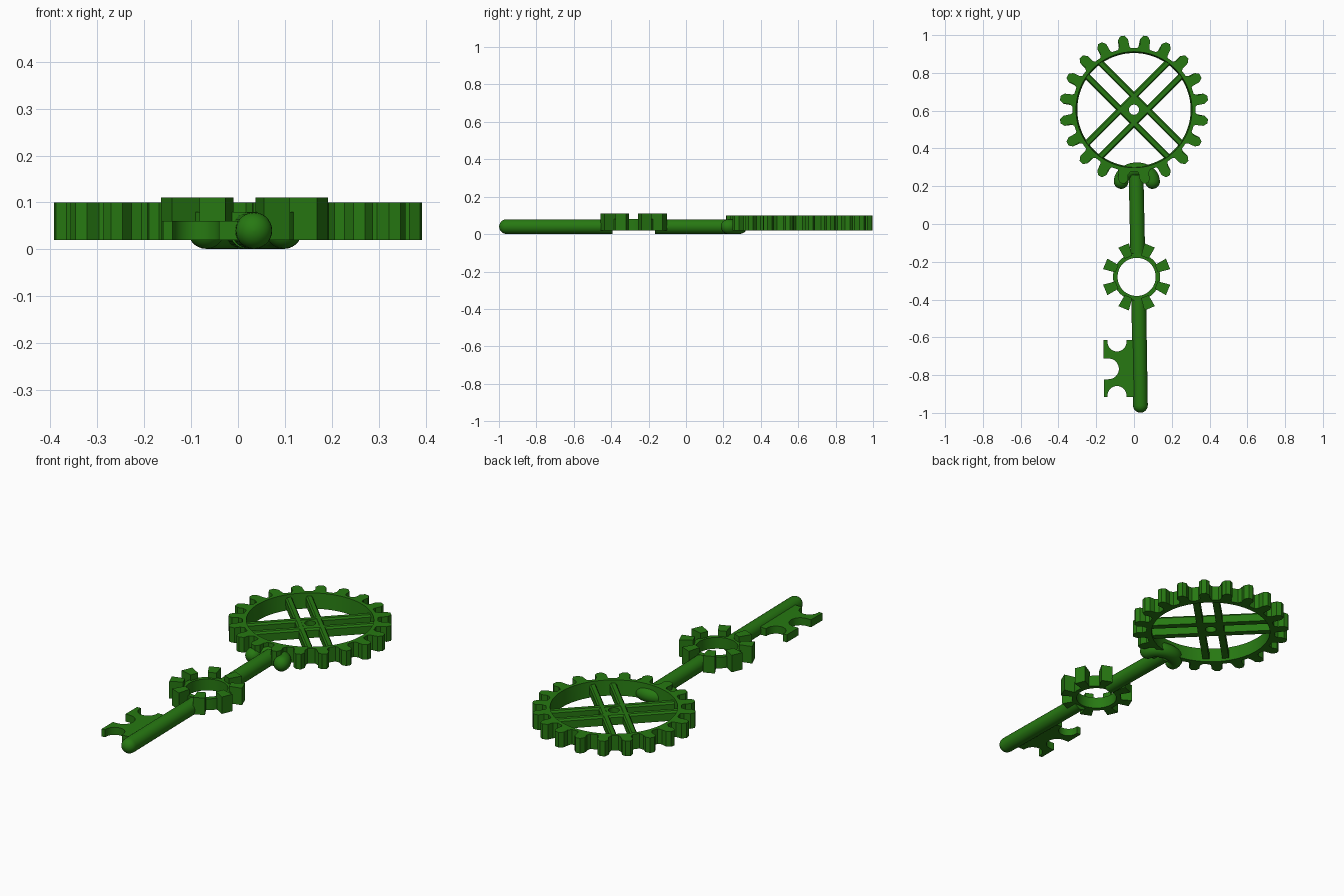
import bpy, bmesh
from math import sin, cos, pi, radians
from mathutils import Vector, Matrix

if "Cube" in bpy.data.objects:
    bpy.data.objects.remove(bpy.data.objects["Cube"])

green = bpy.data.materials.new("green")
green.diffuse_color = (0.02, 0.19, 0.006, 1)
green.use_nodes = True
green.node_tree.nodes["Principled BSDF"].inputs["Base Color"].default_value = green.diffuse_color


def finish(name, bm, smooth=True):
    bmesh.ops.recalc_face_normals(bm, faces=bm.faces)
    me = bpy.data.meshes.new(name)
    bm.to_mesh(me)
    bm.free()
    ob = bpy.data.objects.new(name, me)
    bpy.context.collection.objects.link(ob)
    me.materials.append(green)
    if smooth:
        bpy.ops.object.select_all(action='DESELECT')
        ob.select_set(True)
        bpy.context.view_layer.objects.active = ob
        bpy.ops.object.shade_smooth_by_angle(angle=radians(30))
    return ob


def prism(bm, pts, z0, z1, matrix=Matrix()):
    """Closed flat outline extruded from z0 to z1."""
    lo = [bm.verts.new(matrix @ Vector((x, y, z0))) for x, y in pts]
    hi = [bm.verts.new(matrix @ Vector((x, y, z1))) for x, y in pts]
    bm.faces.new(lo[::-1])
    bm.faces.new(hi)
    n = len(pts)
    for i in range(n):
        j = (i + 1) % n
        bm.faces.new((lo[i], lo[j], hi[j], hi[i]))


def ring(bm, outer, inner_lo, inner_hi, z0, z1):
    """Ring between two outlines with equal point counts."""
    loops = [[bm.verts.new((x, y, z)) for x, y in pts] for pts, z in
             ((outer, z0), (outer, z1), (inner_hi, z1), (inner_lo, z0))]
    n = len(outer)
    for k in range(4):
        a, b = loops[k], loops[(k + 1) % 4]
        for i in range(n):
            j = (i + 1) % n
            bm.faces.new((a[i], a[j], b[j], b[i]))


def arc(cx, cy, r, a0, a1, n, ry=None):
    return [(cx + r * cos(radians(a0 + (a1 - a0) * i / n)),
             cy + (ry or r) * sin(radians(a0 + (a1 - a0) * i / n))) for i in range(n + 1)]


def tube(name, path, r, z, round_start=False, round_end=False, seg=28):
    """Round bar along a flat path with optional domed ends."""
    P = [Vector((x, y, z)) for x, y in path]
    T = [(P[min(i + 1, len(P) - 1)] - P[max(i - 1, 0)]).normalized() for i in range(len(P))]
    rows = [(p, t, r) for p, t in zip(P, T)]
    dome = [radians(a) for a in (15, 30, 45, 60, 75, 88)]
    if round_start:
        rows = [(P[0] - T[0] * r * sin(a), T[0], r * cos(a)) for a in dome[::-1]] + rows
    if round_end:
        rows += [(P[-1] + T[-1] * r * sin(a), T[-1], r * cos(a)) for a in dome]
    bm = bmesh.new()
    up = Vector((0, 0, 1))
    loops = []
    for p, t, rad in rows:
        side = t.cross(up)
        loops.append([bm.verts.new(p + side * rad * cos(2 * pi * i / seg) + up * rad * sin(2 * pi * i / seg))
                      for i in range(seg)])
    for a, b in zip(loops, loops[1:]):
        for i in range(seg):
            j = (i + 1) % seg
            bm.faces.new((a[i], a[j], b[j], b[i]))
    bm.faces.new(loops[0])
    bm.faces.new(loops[-1][::-1])
    return finish(name, bm)


# Large toothed wheel: outline repeats one tooth 20 times
CY = 0.605
tooth = [(0.325, -0.034), (0.345, -0.023), (0.375, -0.027), (0.395, -0.012),
         (0.395, 0.012), (0.375, 0.027), (0.345, 0.023), (0.325, 0.034)]
outer, lo, hi = [], [], []
for k in range(20):
    a = radians(9 + 18 * k)
    for i, (r, w) in enumerate(tooth):
        outer.append((r * cos(a) - w * sin(a), CY + r * sin(a) + w * cos(a)))
        b = a + radians(18) * (i - 3.5) / 8
        lo.append((0.300 * cos(b), CY + 0.300 * sin(b)))
        hi.append((0.307 * cos(b), CY + 0.307 * sin(b)))
bm = bmesh.new()
ring(bm, outer, lo, hi, 0.02, 0.10)
finish("large_gear", bm)

# Crossed pairs of spoke rails with chamfered tops
bm = bmesh.new()
for ang in (45, 135):
    for off in (-0.05, 0.05):
        m = (Matrix.Translation((0, CY, 0)) @ Matrix.Rotation(radians(ang), 4, 'Z')
             @ Matrix.Translation((0, off, 0)) @ Matrix(((0, 0, 1, 0), (1, 0, 0, 0), (0, 1, 0, 0), (0, 0, 0, 1))))
        prism(bm, [(-0.017, 0.035), (0.017, 0.035), (0.017, 0.075), (0.01, 0.085),
                   (-0.01, 0.085), (-0.017, 0.075)], -0.308, 0.308, m)
finish("spokes", bm, False)

# Pierced hub plate between the rails
bm = bmesh.new()
hole, square = [], []
for i in range(32):
    a = 2 * pi * i / 32
    hole.append((0.027 * cos(a), CY + 0.027 * sin(a)))
    d = 0.075 / (abs(cos(a)) + abs(sin(a)))
    square.append((d * cos(a), CY + d * sin(a)))
ring(bm, square, hole, hole, 0.035, 0.083)
finish("hub", bm)

# Small ring with eight raised flared teeth
SX, SY = 0.014, -0.28
bm = bmesh.new()
rim_out = arc(SX, SY, 0.125, 0, 360, 48)[:-1]
rim_in = arc(SX, SY, 0.101, 0, 360, 48)[:-1]
ring(bm, rim_out, rim_in, rim_in, 0.02, 0.08)
finish("small_ring", bm)
bm = bmesh.new()
for k in range(8):
    m = Matrix.Translation((SX, SY, 0)) @ Matrix.Rotation(radians(22.5 + 45 * k), 4, 'Z')
    prism(bm, [(0.113, -0.021), (0.180, -0.030), (0.180, 0.030), (0.113, 0.021)], 0.02, 0.11, m)
finish("small_ring_teeth", bm, False)

# Key shaft in two lengths, either side of the small ring
tube("lower_shaft", [(0.034, -0.96), (0.025, -0.393)], 0.039, 0.04, round_start=True)
tube("upper_shaft", [(0.02, -0.166), (0.011, 0.26)], 0.039, 0.04)

# Curved collar holding the large wheel
tube("collar", arc(0.015, 0.225, 0.083, 180, 0, 24, ry=0.062), 0.039, 0.04, True, True)

# Key bit with three round notches
bit = [(0.03, -0.615), (-0.04, -0.615)]
bit += arc(-0.09, -0.625, 0.05, 0, -180, 16)
bit += [(-0.14, -0.615), (-0.162, -0.615), (-0.162, -0.712)]
bit += arc(-0.135, -0.767, 0.055, 90, -90, 16)
bit += [(-0.159, -0.822), (-0.159, -0.917), (-0.14, -0.917)]
bit += arc(-0.09, -0.908, 0.05, 180, 0, 16)
bit += [(-0.04, -0.917), (0.03, -0.917)]
bm = bmesh.new()
prism(bm, bit, 0.02, 0.06)
finish("key_bit", bm)
